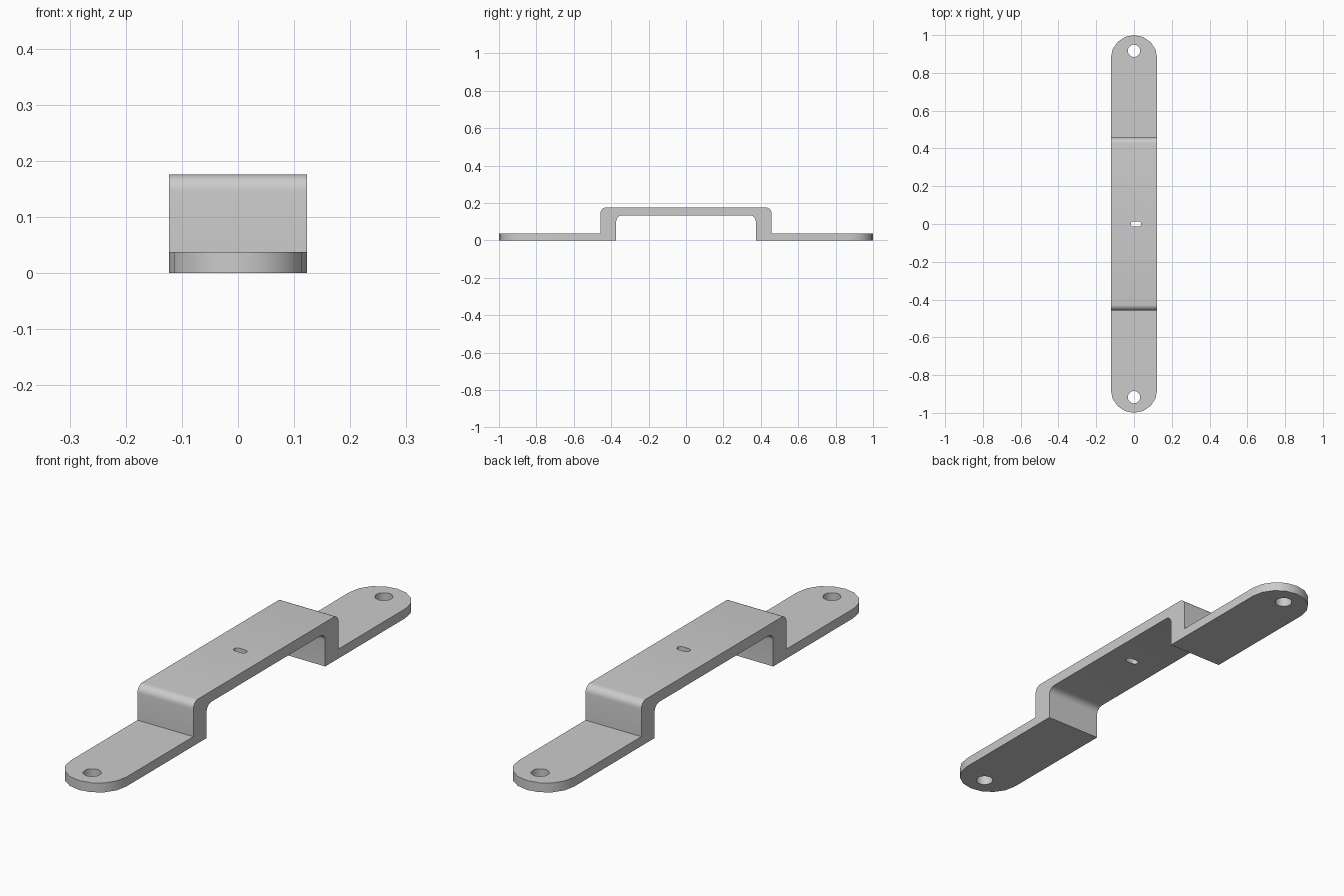
import bpy, bmesh
from math import sin, cos, pi
from mathutils import Vector

if "Cube" in bpy.data.objects:
    bpy.data.objects.remove(bpy.data.objects["Cube"])

W = 0.123                      # half width
T, TOP, UNDER = 0.0375, 0.176, 0.133
OUT, INN, R = 0.457, 0.373, 0.03


def prism(name, pts, offset):
    """Extrude a closed outline of 3D points by an offset vector."""
    bm = bmesh.new()
    face = bm.faces.new([bm.verts.new(p) for p in pts])
    new = bmesh.ops.extrude_face_region(bm, geom=[face])["geom"]
    bmesh.ops.translate(bm, vec=Vector(offset),
                        verts=[v for v in new if isinstance(v, bmesh.types.BMVert)])
    bmesh.ops.recalc_face_normals(bm, faces=bm.faces)
    me = bpy.data.meshes.new(name)
    bm.to_mesh(me)
    bm.free()
    ob = bpy.data.objects.new(name, me)
    bpy.context.collection.objects.link(ob)
    return ob


def arc(cx, cy, r, a0, a1, n):
    return [(cx + r * cos(a0 + (a1 - a0) * i / n),
             cy + r * sin(a0 + (a1 - a0) * i / n)) for i in range(n + 1)]


def boolean(target, cutter, op):
    bpy.context.view_layer.objects.active = target
    m = target.modifiers.new(op, 'BOOLEAN')
    m.operation, m.object, m.solver = op, cutter, 'EXACT'
    bpy.ops.object.modifier_apply(modifier=m.name)
    bpy.data.objects.remove(cutter)


def upright(name, pts):
    return prism(name, [(x, y, -0.1) for x, y in pts], (0, 0, 0.5))


# Bent strap: half side profile mirrored, then extruded across the width
half = arc(OUT - R, TOP - R, R, pi / 2, 0, 6)
half += [(OUT, T), (1.1, T), (1.1, 0), (INN, 0)]
half += arc(INN - R, UNDER - R, R, 0, pi / 2, 6)
profile = half + [(-y, z) for y, z in reversed(half)]
strap = prism("handle_strap", [(-W - 0.05, y, z) for y, z in profile],
              (2 * W + 0.1, 0, 0))

# Rounded ends
outline = arc(0, 1 - W, W, 0, pi, 8) + arc(0, W - 1, W, pi, 2 * pi, 8)
boolean(strap, upright("end_trim", outline), 'INTERSECT')

# Screw holes
for s in (-1, 1):
    hole = arc(0, s * 0.917, 0.033, 0, 2 * pi, 16)[:-1]
    boolean(strap, upright("screw_hole", hole), 'DIFFERENCE')

# Small central slot
slot = arc(0.024, 0, 0.014, -pi / 2, pi / 2, 6) + arc(-0.003, 0, 0.014, pi / 2, 1.5 * pi, 6)
boolean(strap, upright("slot", slot), 'DIFFERENCE')

strap.select_set(True)
bpy.context.view_layer.objects.active = strap
bpy.ops.object.shade_smooth_by_angle(angle=pi / 6)
